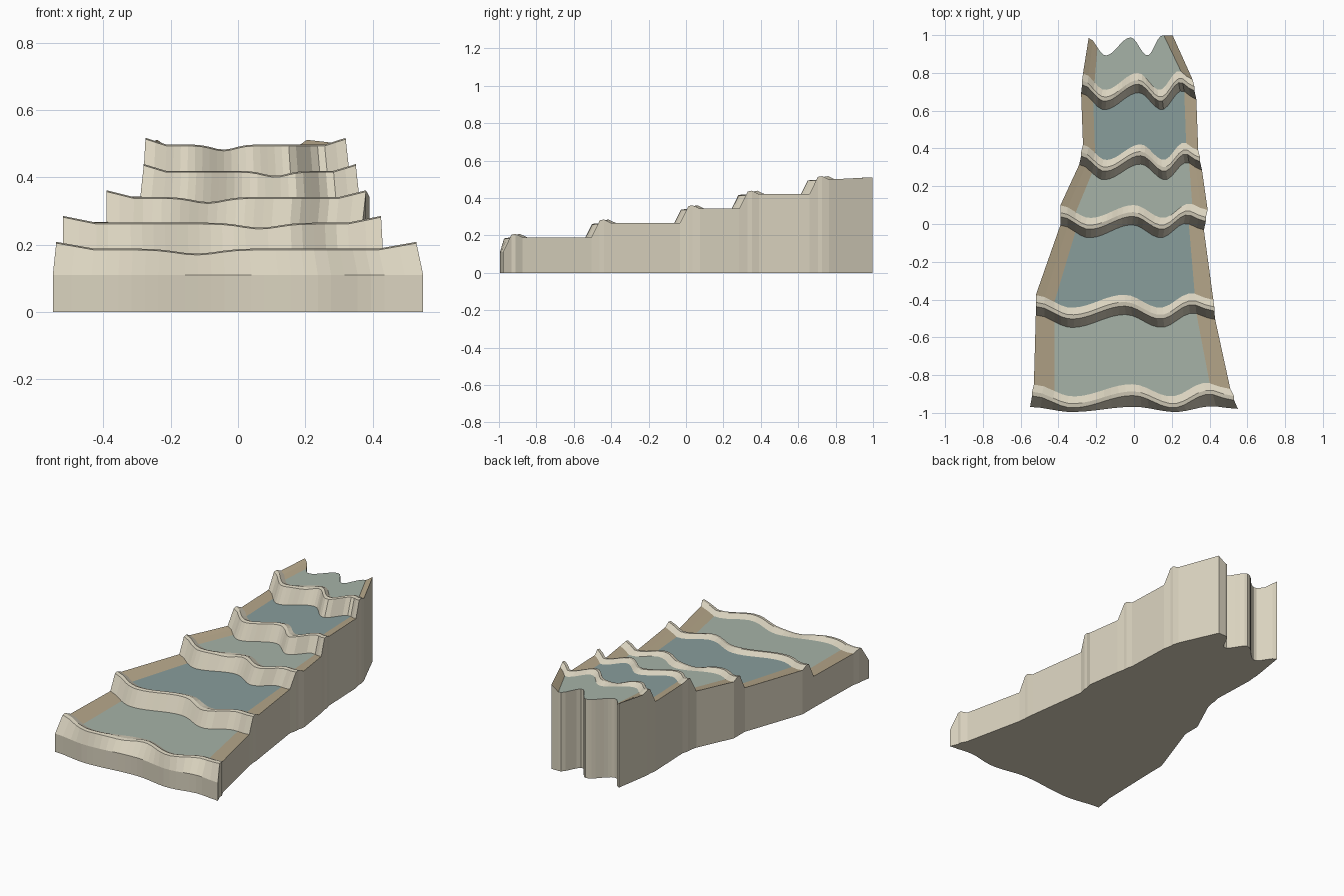
import bpy, bmesh, math

if "Cube" in bpy.data.objects:
    bpy.data.objects.remove(bpy.data.objects["Cube"])

INNER = 0.79                      # pool edge as a fraction of the half width
COLS = [-1, -0.9] + [-INNER + 2 * INNER * i / 22 for i in range(23)] + [0.9, 1]
LO, HI = 2, len(COLS) - 3         # columns where pools start and end


def material(name, rgb):
    m = bpy.data.materials.new(name)
    m.diffuse_color = (*rgb, 1)
    m.use_nodes = True
    m.node_tree.nodes["Principled BSDF"].inputs["Base Color"].default_value = m.diffuse_color
    return m


STONE = material("stone", (0.70, 0.65, 0.52))
SOIL = material("soil", (0.46, 0.38, 0.25))
PALE = material("pale_water", (0.38, 0.45, 0.39))
DEEP = material("deep_water", (0.25, 0.34, 0.33))


def wave(u, end=0.1):
    keys = [(-1, 0.75), (-0.6, -1), (0, 0.8), (0.4, -1), (0.75, 1), (1, end)]
    for (a, p), (b, q) in zip(keys, keys[1:]):
        if u <= b:
            t = (u - a) / (b - a)
            return p + (q - p) * (1 - math.cos(math.pi * t)) / 2
    return end


def rim(u):
    return max(0, (abs(u) - INNER) / (1 - INNER))


def row(y, amp, left, right, height, end=0.1):
    mid, half = (left + right) / 2, (right - left) / 2
    return [(mid + half * u, y + amp * wave(u, end), height(u)) for u in COLS]


def make(name, polys, mat):
    bm = bmesh.new()
    for p in polys:
        bm.faces.new([bm.verts.new(v) for v in p])
    bmesh.ops.remove_doubles(bm, verts=bm.verts, dist=1e-5)
    bmesh.ops.recalc_face_normals(bm, faces=bm.faces)
    me = bpy.data.meshes.new(name)
    bm.to_mesh(me)
    bm.free()
    me.materials.append(mat)
    ob = bpy.data.objects.new(name, me)
    bpy.context.collection.objects.link(ob)
    return ob


def strip(a, b, lo=0, hi=len(COLS) - 1):
    return [(a[i], a[i + 1], b[i + 1], b[i]) for i in range(lo, hi)]


def ground(p):
    return (p[0], p[1], 0)


# Each dam: y, wave size, foot left/right, back left/right, crest height
DAMS = [(-0.937, 0.036, -0.55, 0.55, -0.53, 0.51, 0.188),
        (-0.465, 0.038, -0.52, 0.43, -0.52, 0.42, 0.265),
        (0.01, 0.038, -0.39, 0.37, -0.39, 0.39, 0.341),
        (0.325, 0.046, -0.29, 0.36, -0.27, 0.34, 0.419),
        (0.70, 0.050, -0.28, 0.33, -0.27, 0.31, 0.497)]

rows, dam_faces = [], []
below = None
for k, (y, amp, fl, fr, bl, br, z) in enumerate(DAMS):
    spill = -0.22 if k % 2 == 0 else 0.24

    def crest(u, z=z, s=spill):
        return z - 0.015 * math.exp(-((u - s) / 0.16) ** 2) + 0.02 * rim(u)

    def basin(u, z=z):
        return z - 0.018 + 0.02 * rim(u)

    if k == 0:
        foot = row(-0.98, 0.015, fl, fr, lambda u: 0.11)
    else:
        foot = row(y - 0.045, amp, fl, fr, below)
    lip = row(y, amp, (fl + bl) / 2, (fr + br) / 2, lambda u: crest(u) - 0.004)
    top = row(y + 0.022, amp, (fl + bl) / 2, (fr + br) / 2, crest)
    back = row(y + 0.06, amp, bl, br, basin)
    rows += [foot, lip, top, back]
    for a, b in ((foot, lip), (lip, top), (top, back)):
        dam_faces += strip(a, b)
    below = basin
rows.append(row(0.945, 0.053, -0.24, 0.205, lambda u: below(u) + 0.012 * rim(u), 1))

# Stone body: dams, outer walls and underside
body = list(dam_faces)
for a, b in zip(rows, rows[1:]):
    for e in (0, -1):
        body.append((a[e], b[e], ground(b[e]), ground(a[e])))
for r in (rows[0], rows[-1]):
    body += strip(r, [ground(p) for p in r])
outline = rows[0] + [r[-1] for r in rows[1:-1]] + rows[-1][::-1] + [r[0] for r in rows[-2:0:-1]]
body.append([ground(p) for p in outline])
make("terrace_body", body, STONE)

# Pools and the sloping soil banks beside them
for k in range(5):
    a, b = rows[4 * k + 3], rows[4 * k + 4]
    make(f"pool_{k + 1}", strip(a, b, LO, HI), DEEP if k % 2 else PALE)
    make(f"left_bank_{k + 1}", strip(a, b, 0, LO), SOIL)
    make(f"right_bank_{k + 1}", strip(a, b, HI, len(COLS) - 1), SOIL)

# Open sheets face upward
for ob in bpy.data.objects:
    if ob.name != "terrace_body" and ob.data.polygons[0].normal.z < 0:
        ob.data.flip_normals()
